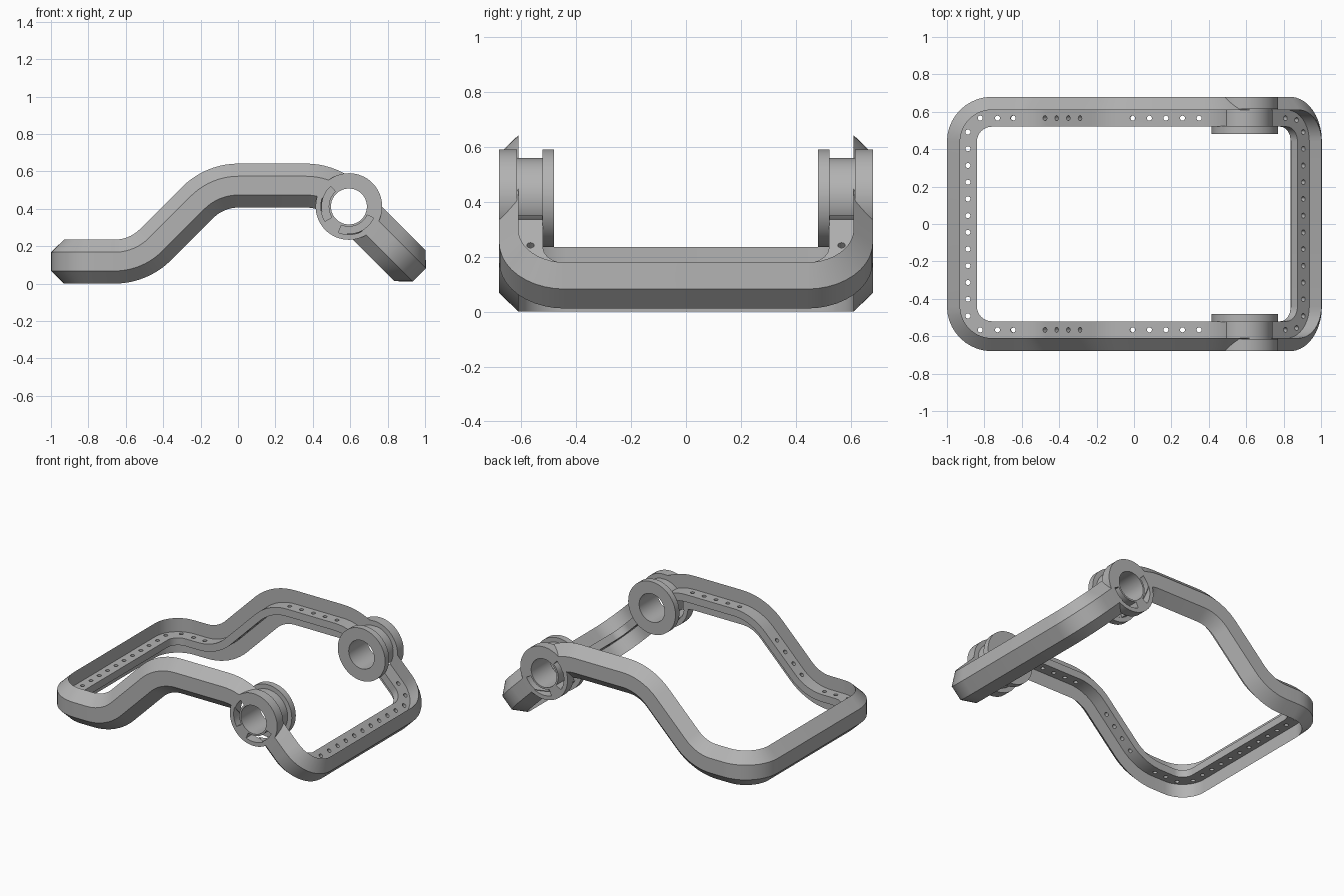
import bpy, bmesh
from math import sin, cos, pi, radians
from mathutils import Matrix, Vector

if "Cube" in bpy.data.objects:
    bpy.data.objects.remove(bpy.data.objects["Cube"])

grey = bpy.data.materials.new("plain_grey")
grey.use_nodes = True
grey.diffuse_color = (0.45, 0.45, 0.45, 1)
grey.node_tree.nodes["Principled BSDF"].inputs["Base Color"].default_value = (0.45, 0.45, 0.45, 1)

HALF_Y, CORNER, BEND = 0.68, 0.24, 0.31
PIVOT = Vector((0.593, 0, 0.412))
EIGHTH = BEND * pi / 4

# side path of the frame: (length, turn angle)
PATH = [(0.34, 0), (EIGHTH, pi / 4), (0.318, 0), (EIGHTH, -pi / 4),
        (0.36, 0), (EIGHTH, -pi / 4), (0.547, 0)]
TOTAL = sum(p[0] for p in PATH)


def bend(s, y, h):
    """Lay a flat point (s along, y across, h up) onto the bent side path."""
    x, z, a = -1.0, 0.1175, 0.0
    for i, (length, turn) in enumerate(PATH):
        d = s if i == len(PATH) - 1 else min(s, length)
        if turn:
            k = turn / length
            b = a + k * d
            x += (sin(b) - sin(a)) / k
            z += (cos(a) - cos(b)) / k
            a = b
        else:
            x += d * cos(a)
            z += d * sin(a)
        s -= d
        if s <= 0 and d < length:
            break
    return Vector((x - h * sin(a), y, z + h * cos(a)))


def make_object(name, bm):
    bmesh.ops.recalc_face_normals(bm, faces=bm.faces)
    mesh = bpy.data.meshes.new(name)
    bm.to_mesh(mesh)
    bm.free()
    mesh.materials.append(grey)
    obj = bpy.data.objects.new(name, mesh)
    bpy.context.collection.objects.link(obj)
    return obj


def loft(bm, rings, closed=True):
    """Bridge matching rings of points, as a loop or with end caps."""
    rows = [[bm.verts.new(p) for p in ring] for ring in rings]
    n, m = len(rows), len(rows[0])
    for i in range(n if closed else n - 1):
        a, b = rows[i], rows[(i + 1) % n]
        for j in range(m):
            bm.faces.new((a[j], a[(j + 1) % m], b[(j + 1) % m], b[j]))
    if not closed:
        bm.faces.new(rows[0])
        bm.faces.new(rows[-1])


def select_only(obj):
    bpy.ops.object.select_all(action='DESELECT')
    obj.select_set(True)
    bpy.context.view_layer.objects.active = obj


def cut(obj, cutter):
    cutter.hide_render = True
    mod = obj.modifiers.new("cut", 'BOOLEAN')
    mod.operation, mod.solver, mod.object = 'DIFFERENCE', 'EXACT', cutter
    select_only(obj)
    bpy.ops.object.modifier_apply(modifier=mod.name)
    bpy.data.objects.remove(cutter)


def smooth(obj):
    select_only(obj)
    bpy.ops.object.shade_smooth_by_angle(angle=radians(25))


# frame outline: rounded corners plus stations along the bends
outline = []  # (s, y, inward s, inward y)


def add_corner(cs, cy, start):
    for i in range(11):
        a = start + i * pi / 20
        outline.append((cs + CORNER * cos(a), cy + CORNER * sin(a), -cos(a), -sin(a)))


stations, run = [], 0
for length, turn in PATH[:-1]:
    steps = 10 if turn else 1
    stations += [run + length * (i + 1) / steps for i in range(steps)]
    run += length

inner_y = HALF_Y - CORNER
add_corner(CORNER, -inner_y, pi)
outline += [(s, -HALF_Y, 0, 1) for s in stations]
add_corner(TOTAL - CORNER, -inner_y, -pi / 2)
add_corner(TOTAL - CORNER, inner_y, 0)
outline += [(s, HALF_Y, 0, -1) for s in reversed(stations)]
add_corner(CORNER, inner_y, pi / 2)

# rail section: bevelled outer wall with a thin inner flange (inset, height)
half = [(0, 0.05), (0.07, 0.1175), (0.07, 0.025), (0.16, 0.025)]
section = half + [(i, -h) for i, h in reversed(half)]
bm = bmesh.new()
loft(bm, [[bend(s + i * ns, y + i * ny, h) for i, h in section]
          for s, y, ns, ny in outline])
frame = make_object("bent_frame", bm)

# flange holes
holes = [(s, 0.09 * 0.993 * (i - 5.5)) for s in (0.112, TOTAL - 0.115) for i in range(12)]
side = [0.27, 0.355] + [0.558 + 0.0885 * i for i in range(4)]
side += [1.135 + 0.0887 * i for i in range(5)] + [2.045]
for sign in (-1, 1):
    holes += [(s, sign * 0.566) for s in side + [0.178]]
    holes.append((2.13, sign * 0.556))
bm = bmesh.new()
for s, y in holes:
    centre = bend(s, y, 0)
    up = bend(s, y, 0.05) - centre
    turn = up.to_track_quat('Z', 'Y').to_matrix().to_4x4()
    bmesh.ops.create_cone(bm, cap_ends=True, segments=14, radius1=0.0135, radius2=0.0135,
                          depth=0.1, matrix=Matrix.Translation(centre) @ turn)
cut(frame, make_object("hole_cutter", bm))

# clear the rails where the pivots sit
bm = bmesh.new()
bmesh.ops.create_cone(bm, cap_ends=True, segments=48, radius1=0.145, radius2=0.145, depth=2,
                      matrix=Matrix.Translation(PIVOT) @ Matrix.Rotation(pi / 2, 4, 'X'))
cut(frame, make_object("pivot_cutter", bm))
smooth(frame)

# pivots: outer disc, hub and inner washer around a bore (radius, y)
spool = [(0.096, HALF_Y), (0.178, HALF_Y), (0.178, 0.614), (0.147, 0.614),
         (0.147, 0.523), (0.178, 0.523), (0.178, 0.48), (0.096, 0.48)]


def around(r, y, a):
    return PIVOT + Vector((r * cos(a), y, r * sin(a)))


for name, sign in (("front_pivot", -1), ("back_pivot", 1)):
    bm = bmesh.new()
    loft(bm, [[around(r, sign * y, 2 * pi * k / 64) for r, y in spool] for k in range(64)])
    pivot = make_object(name, bm)
    # curved slots through the outer disc and hub
    bm = bmesh.new()
    for first, last in ((132, 212), (248, 335)):
        rings = []
        for k in range(17):
            a = radians(first + (last - first) * k / 16)
            rings.append([around(r, sign * y, a) for r, y in
                          ((0.108, 0.524), (0.15, 0.524), (0.15, 0.75), (0.108, 0.75))])
        loft(bm, rings, closed=False)
    cut(pivot, make_object("slot_cutter", bm))
    smooth(pivot)
